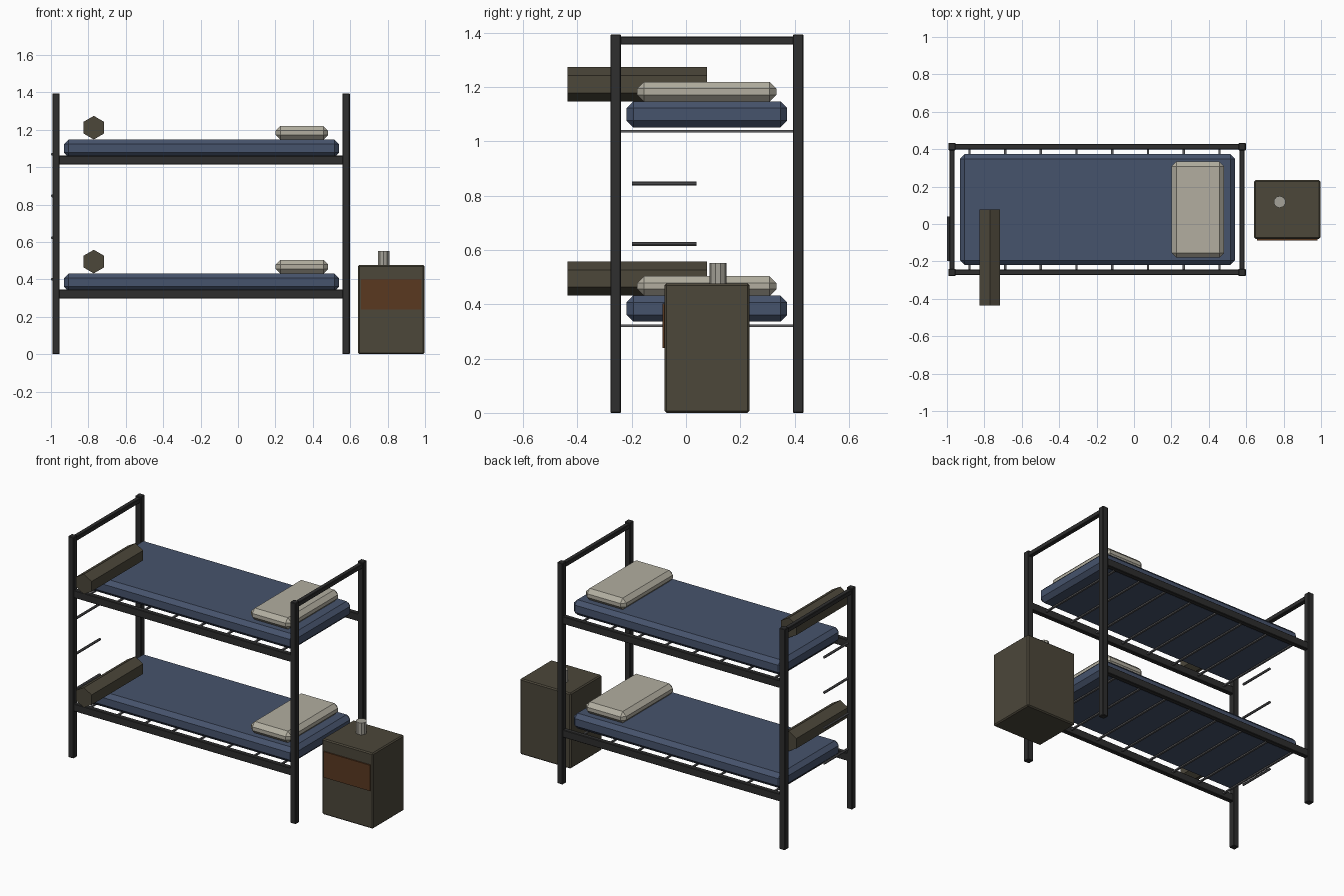
import bpy, bmesh, math
from mathutils import Matrix

if "Cube" in bpy.data.objects:
    bpy.data.objects.remove(bpy.data.objects["Cube"])


def material(name, rgb):
    m = bpy.data.materials.new(name)
    lin = [((c / 255 + 0.055) / 1.055) ** 2.4 for c in rgb]
    m.diffuse_color = (*lin, 1)
    m.use_nodes = True
    m.node_tree.nodes["Principled BSDF"].inputs["Base Color"].default_value = m.diffuse_color
    return m


FRAME = material("dark iron", (46, 46, 46))
STEEL = material("grey steel", (92, 92, 94))
NAVY = material("navy fabric", (70, 83, 108))
CREAM = material("cream fabric", (178, 174, 160))
OLIVE = material("olive brown", (76, 71, 58))
WOOD = material("red brown wood", (90, 56, 32))
CUP = material("pale metal", (165, 162, 152))


def finish(bm, name, mat):
    me = bpy.data.meshes.new(name)
    bm.to_mesh(me)
    bm.free()
    me.materials.append(mat)
    ob = bpy.data.objects.new(name, me)
    bpy.context.collection.objects.link(ob)
    return ob


def box(name, x, y, z, mat, bevel=0):
    """Box from (min, max) ranges with an optional flat chamfer."""
    bm = bmesh.new()
    bmesh.ops.create_cube(bm, size=1)
    for v in bm.verts:
        v.co = [r[0] if c < 0 else r[1] for c, r in zip(v.co, (x, y, z))]
    if bevel:
        bmesh.ops.bevel(bm, geom=bm.edges[:], offset=bevel, segments=1,
                        affect='EDGES')
    return finish(bm, name, mat)


def prism(name, centre, radius, length, sides, mat, axis='Z', spin=0):
    """Straight prism along Y or Z."""
    bm = bmesh.new()
    bmesh.ops.create_cone(bm, cap_ends=True, segments=sides, radius1=radius,
                          radius2=radius, depth=length)
    rot = Matrix.Rotation(spin, 4, 'Z')
    if axis == 'Y':
        rot = Matrix.Rotation(math.pi / 2, 4, 'X') @ rot
    bm.transform(Matrix.Translation(centre) @ rot)
    return finish(bm, name, mat)


# Posts and the top bar at each end
for end, x in (("foot", -0.973), ("head", 0.578)):
    for side, y in (("front", -0.259), ("back", 0.4135)):
        box(f"{end}_{side}_post", (x - 0.0195, x + 0.0195),
            (y - 0.0195, y + 0.0195), (0, 1.395), FRAME, 0.003)
    box(f"{end}_top_bar", (x - 0.014, x + 0.014), (-0.259, 0.4135),
        (1.357, 1.386), FRAME, 0.003)

# Two bunks
for level, z in (("lower", 0.321), ("upper", 1.037)):
    for side, y in (("front", -0.259), ("back", 0.4135)):
        box(f"{level}_{side}_rail", (-0.973, 0.578), (y - 0.015, y + 0.015),
            (z - 0.024, z + 0.024), FRAME, 0.003)
    for i in range(8):
        x = -0.88 + 0.191 * i
        box(f"{level}_slat_{i + 1}", (x - 0.006, x + 0.006), (-0.25, 0.405),
            (z - 0.0045, z + 0.0045), STEEL)
    top = z + 0.111
    box(f"{level}_mattress", (-0.93, 0.54), (-0.219, 0.373),
        (z + 0.015, top), NAVY, 0.025)
    box(f"{level}_pillow", (0.201, 0.482), (-0.18, 0.333),
        (top - 0.001, top + 0.072), CREAM, 0.025)
    prism(f"{level}_rolled_blanket", (-0.771, -0.18, top + 0.063), 0.063,
          0.514, 6, OLIVE, 'Y')

# Ladder rungs at the foot end
for i in range(4):
    prism(f"ladder_rung_{i + 1}", (-0.992, -0.08, 0.4 + 0.223 * i), 0.008,
          0.238, 8, STEEL, 'Y', math.pi / 8)

# Bedside cabinet with drawer and cup
box("cabinet", (0.642, 0.997), (-0.079, 0.234), (0, 0.477), OLIVE, 0.007)
box("drawer_front", (0.657, 0.982), (-0.087, -0.075), (0.24, 0.403), WOOD)
prism("cup", (0.779, 0.118, 0.5135), 0.032, 0.077, 10, CUP)
